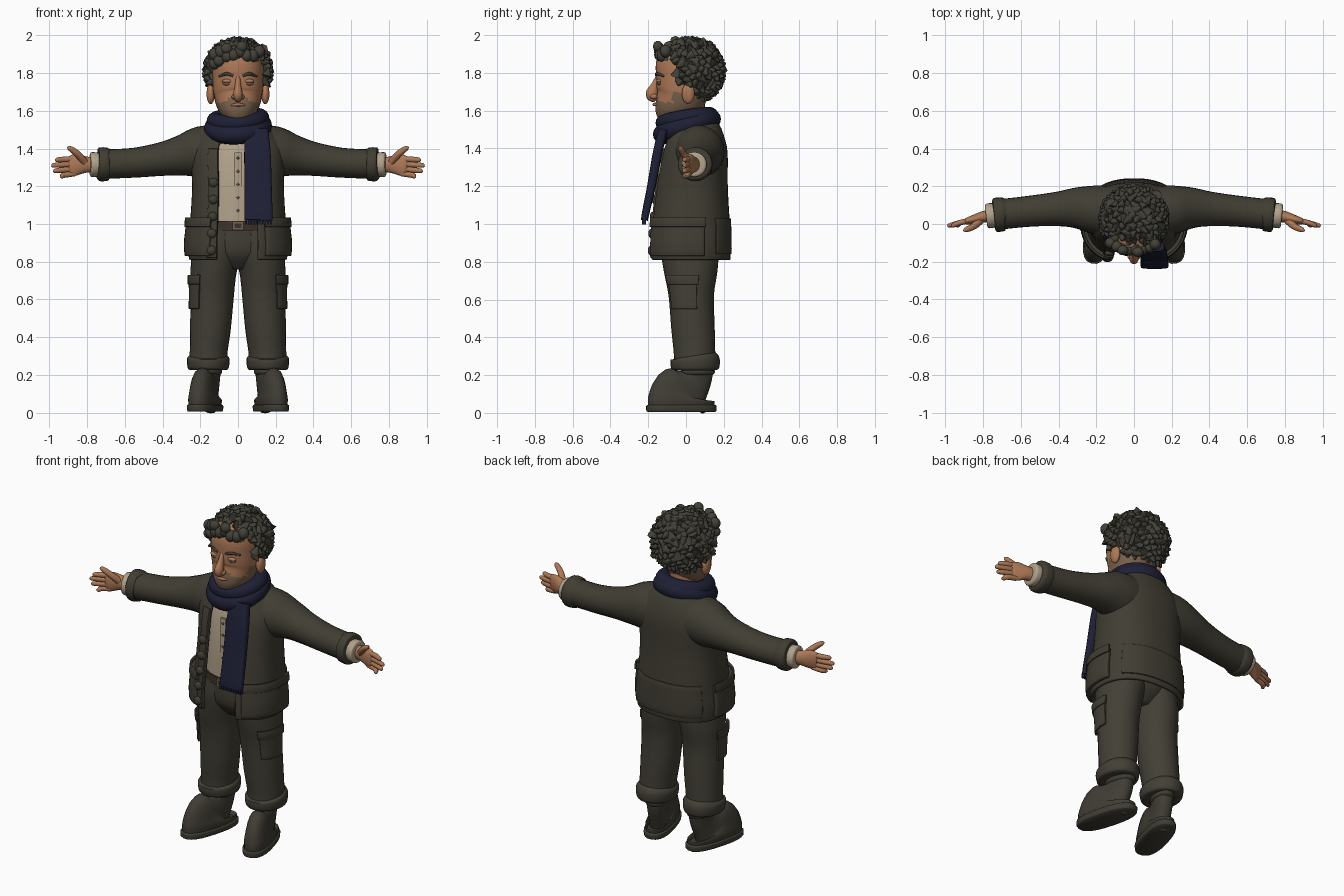
import bpy, bmesh, math, random
from mathutils import Vector, Matrix

random.seed(4)
if "Cube" in bpy.data.objects:
    bpy.data.objects.remove(bpy.data.objects["Cube"])


def material(name, *rgb):
    m = bpy.data.materials.new(name)
    m.use_nodes = True
    m.diffuse_color = (*rgb, 1)
    bsdf = m.node_tree.nodes["Principled BSDF"]
    bsdf.inputs["Base Color"].default_value = (*rgb, 1)
    bsdf.inputs["Roughness"].default_value = .9
    return m


COAT = material("coat olive", .052, .047, .033)
TROUSERS = material("trouser olive", .055, .05, .036)
BOOT = material("boot olive", .05, .046, .034)
HAIR = material("dark hair", .055, .053, .04)
SKIN = material("skin", .42, .19, .095)
STUBBLE = material("stubble", .2, .125, .075)
SCARF = material("navy scarf", .013, .014, .035)
SHIRT = material("cream shirt", .44, .36, .26)
LEATHER = material("belt leather", .045, .033, .024)


def finish(name, bm, mat):
    bmesh.ops.recalc_face_normals(bm, faces=bm.faces)
    me = bpy.data.meshes.new(name)
    bm.to_mesh(me)
    bm.free()
    me.materials.append(mat)
    ob = bpy.data.objects.new(name, me)
    bpy.context.collection.objects.link(ob)
    return ob


def skin_rings(name, mat, rings, loop=False, around=True):
    """Quads between rings of points, capped unless looped or open."""
    bm = bmesh.new()
    rows = [[bm.verts.new(p) for p in r] for r in rings]
    n = len(rows[0])
    for i in range(len(rows) if loop else len(rows) - 1):
        a, b = rows[i], rows[(i + 1) % len(rows)]
        for j in range(n if around else n - 1):
            k = (j + 1) % n
            bm.faces.new((a[j], a[k], b[k], b[j]))
    if around and not loop:
        bm.faces.new(rows[0])
        bm.faces.new(rows[-1])
    return finish(name, bm, mat)


def dense(secs, k=4):
    """Smooth interpolation through sections (x, y, z, radius, radius)."""
    s = [Vector(v) for v in secs]
    out = []
    for i in range(len(s) - 1):
        a, b, c, d = s[max(i - 1, 0)], s[i], s[i + 1], s[min(i + 2, len(s) - 1)]
        for j in range(k):
            t = j / k
            out.append(b + (c - a) * (t / 2) + (a * 2 - b * 5 + c * 4 - d) * (t * t / 2)
                       + (b * 3 - a - c * 3 + d) * (t ** 3 / 2))
    return out + [s[-1]]


def power(v, p):
    return math.copysign(abs(v) ** p, v)


def tube(name, mat, secs, s=1, ref=(0, 1, 0), p=1, n=24, k=4, loop=False):
    pts = dense(secs, k) if k > 1 else [Vector(v) for v in secs]
    rings = []
    for i, q in enumerate(pts):
        a = pts[i - 1] if loop or i else q
        b = pts[(i + 1) % len(pts)] if loop or i < len(pts) - 1 else q
        t = (b - a).to_3d().normalized()
        u = Vector(ref).cross(t).normalized()
        v = t.cross(u)
        ring = []
        for j in range(n):
            g = math.tau * j / n
            c = q.to_3d() + u * q[3] * power(math.cos(g), p) + v * q[4] * power(math.sin(g), p)
            ring.append((c.x * s, c.y, c.z))
        rings.append(ring)
    return skin_rings(name, mat, rings, loop)


def surface(secs, a, z, off=0., p=.85):
    """Point on an upright body at angle a from the front."""
    d = dense(secs)
    i = next((i for i in range(len(d) - 2) if d[i + 1].z >= z), len(d) - 2)
    q = d[i].lerp(d[i + 1], (z - d[i].z) / (d[i + 1].z - d[i].z))
    return Vector((q.x + (q[3] + off) * power(math.sin(a), p),
                   q.y - (q[4] + off) * power(math.cos(a), p), z))


def patch(name, mat, secs, a0, a1, z0, z1, off, thick, n=16, m=6, s=1):
    rows = []
    for i in range(m + 1):
        row = [surface(secs, a0 + (a1 - a0) * j / n, z0 + (z1 - z0) * i / m, off) for j in range(n + 1)]
        rows.append([(v.x * s, v.y, v.z) for v in row])
    ob = skin_rings(name, mat, rows, around=False)
    for f in ob.data.polygons:
        outward = f.normal.dot(f.center * Vector((1, 1, 0)) if secs is coat else Vector((s, -1, 0)))
        if outward < 0:
            f.flip()
    mod = ob.modifiers.new("thickness", "SOLIDIFY")
    mod.thickness = thick
    mod.offset = -1
    bev = ob.modifiers.new("soft edge", "BEVEL")
    bev.width, bev.segments = thick / 4, 2
    return ob


def ball(name, mat, loc, size):
    bm = bmesh.new()
    bmesh.ops.create_icosphere(bm, subdivisions=3, radius=1,
                               matrix=Matrix.LocRotScale(Vector(loc), None, Vector(size)))
    return finish(name, bm, mat)


def box(name, mat, loc, size):
    bm = bmesh.new()
    bmesh.ops.create_cube(bm, size=1, matrix=Matrix.LocRotScale(Vector(loc), None, Vector(size)))
    return finish(name, bm, mat)


# Torso: shirt, belt, coat with an open front
coat = [(0, .02, .81, .26, .215), (0, .02, .9, .265, .215), (0, .022, 1, .255, .21),
        (0, .028, 1.2, .243, .193), (0, .045, 1.38, .25, .175), (0, .05, 1.47, .21, .15),
        (0, .045, 1.53, .15, .13), (0, .04, 1.57, .09, .1)]
tube("shirt", SHIRT, [(0, .02, .97, .2, .165), (0, .028, 1.2, .2, .167),
                      (0, .045, 1.4, .19, .15), (0, .04, 1.52, .1, .1)])
box("shirt_placket", SHIRT, (0, -.139, 1.2), (.035, .012, .36))
for i in range(5):
    ball("shirt_button", STUBBLE, (0, -.146, 1.07 + i * .07), (.007, .004, .007))
tube("pelvis", TROUSERS, [(0, .02, .76, .09, .08), (0, .02, .85, .2, .15), (0, .02, 1, .21, .155)])
tube("belt", LEATHER, [(0, .02, z, .215, .172) for z in (.965, .98, 1, 1.015)])
box("belt_buckle", STUBBLE, (0, -.155, .99), (.06, .015, .045))
box("buckle_center", LEATHER, (0, -.16, .99), (.038, .012, .025))
patch("coat_body", COAT, coat, .36, math.tau - .38, .81, 1.57, 0, .02, 60, 24)
patch("coat_back_panel", COAT, coat, 2.2, math.tau - 2.2, .84, 1.03, .007, .012, 24)
patch("button_band", COAT, coat, -.62, -.37, .82, 1.4, .008, .014, 6, 14)
for i in range(5):
    ball("coat_button", COAT, surface(coat, -.47, .86 + i * .09, .012), (.025, .016, .025))
tube("neck", SKIN, [(0, .02, 1.42, .08, .08), (0, .01, 1.65, .085, .09)])

leg = [(.158, .045, .24, .1, .11), (.156, .045, .32, .1, .11), (.146, .037, .45, .108, .115),
       (.137, .028, .62, .115, .12), (.13, .025, .75, .122, .142), (.11, .02, .88, .13, .155),
       (.1, .02, .98, .11, .15)]

for side, s in (("left", 1), ("right", -1)):
    # Coat pockets and sleeves
    patch(side + "_coat_pocket", COAT, coat, .5, 1.85, .83, 1.02, .022, .026, s=s)
    patch(side + "_pocket_flap", COAT, coat, .48, 1.87, .985, 1.035, .029, .012, m=2, s=s)
    tube(side + "_sleeve", COAT, [(.06, .055, 1.39, .14, .14), (.2, .075, 1.38, .137, .13),
         (.3, .085, 1.363, .108, .11), (.4, .08, 1.345, .09, .092),
         (.55, .068, 1.325, .079, .082), (.72, .05, 1.317, .078, .08)], s)
    tube(side + "_sleeve_cuff", COAT, [(.685, .052, 1.318, .07, .072), (.69, .052, 1.318, .087, .088),
         (.735, .048, 1.316, .089, .09), (.745, .047, 1.316, .07, .072)], s)
    tube(side + "_shirt_cuff", SHIRT, [(.72, .048, 1.315, .06, .062), (.775, .043, 1.315, .066, .066),
         (.785, .042, 1.315, .05, .05)], s)

    # Hand with four fingers and a thumb
    tube(side + "_palm", SKIN, [(.75, .045, 1.315, .04, .035), (.8, .038, 1.315, .042, .03),
         (.85, .024, 1.315, .055, .024), (.885, .014, 1.308, .053, .018),
         (.9, .01, 1.306, .035, .008)], s)
    for i, tip in enumerate((.97, .99, .98, .945)):
        z0, z1 = 1.345 - i * .026, 1.34 - i * .029
        tube(side + "_finger", SKIN, [(.865, .018, z0, .014, .014), (.92, .008, (z0 + z1) / 2, .015, .014),
             (tip - .01, -.008, z1, .012, .011), (tip, -.01, z1, .004, .004)], s, n=12)
    tube(side + "_thumb", SKIN, [(.815, .02, 1.33, .02, .022), (.85, -.012, 1.37, .018, .018),
         (.89, -.03, 1.4, .014, .014), (.905, -.036, 1.407, .004, .004)], s, n=12)

    # Trouser leg, turned-up cuff, thigh pocket
    tube(side + "_trouser_leg", TROUSERS, leg, s)
    tube(side + "_trouser_cuff", TROUSERS, [(.158, .048, .225, .09, .1), (.158, .048, .235, .108, .126),
         (.158, .048, .285, .113, .13), (.158, .046, .305, .096, .108)], s)
    patch(side + "_thigh_pocket", TROUSERS, leg, .55, 1.75, .55, .71, .009, .012, s=s)
    patch(side + "_thigh_flap", TROUSERS, leg, .5, 1.8, .68, .73, .014, .01, m=2, s=s)

    # Boot, built toe forward and turned outward
    parts = [tube(side + "_boot", BOOT, [(0, -.01, .035, .07, .18), (0, -.01, .07, .073, .182),
                  (0, -.002, .105, .064, .165), (0, .035, .135, .055, .12), (0, .07, .175, .052, .085),
                  (0, .08, .23, .056, .083), (0, .08, .27, .058, .085)], p=.85),
             tube(side + "_boot_sole", BOOT, [(0, -.01, .005, .072, .184), (0, -.01, .012, .077, .19),
                  (0, -.01, .036, .078, .191), (0, -.01, .042, .07, .183)], p=.8),
             tube(side + "_boot_collar", BOOT, [(0, .08, .2, .054, .08), (0, .08, .212, .064, .092),
                  (0, .08, .235, .06, .09)])]
    for i in range(4):
        y, z = -.075 + i * .022, .128 + i * .018
        parts.append(tube(side + "_bootlace", LEATHER, [(-.035, y + .012, z - .008, .006, .006),
                          (0, y, z, .007, .007), (.035, y + .012, z - .008, .006, .006)], n=8))
    for ob in parts:
        ob.location = (s * .172, -.015, 0)
        ob.rotation_euler.z = s * .27

    # Ear, eye, brow
    ball(side + "_ear", SKIN, (s * .145, .012, 1.69), (.022, .034, .055))
    ball(side + "_eye", STUBBLE, (s * .055, -.14, 1.748), (.028, .014, .014))
    ball(side + "_eyelid", SKIN, (s * .055, -.142, 1.758), (.031, .015, .011))
    tube(side + "_eyebrow", HAIR, [(.025, -.158, 1.785, .006, .005), (.06, -.153, 1.797, .009, .007),
         (.1, -.115, 1.782, .005, .005)], s, n=10)
    ball(side + "_nostril", SKIN, (s * .02, -.17, 1.675), (.014, .02, .014))

# Head with a stubbled jaw
head = tube("head", SKIN, [(0, -.06, 1.55, .05, .07), (0, -.06, 1.575, .085, .1), (0, -.05, 1.62, .11, .115),
            (0, -.025, 1.68, .128, .135), (0, -.01, 1.76, .136, .15), (0, 0, 1.85, .136, .157),
            (0, .01, 1.92, .11, .125), (0, .01, 1.96, .05, .06)], p=.92, n=40, k=6)
head.data.materials.append(STUBBLE)
for f in head.data.polygons:
    c = f.center
    if c.z < 1.645 - .45 * min(c.y + .1, 0) * (abs(c.x) < .06) or (c.y > -.07 and c.z < 1.7):
        f.material_index = 1
tube("nose", SKIN, [(0, -.148, 1.78, .012, .012), (0, -.165, 1.735, .016, .02),
     (0, -.181, 1.69, .025, .032), (0, -.172, 1.665, .02, .024), (0, -.16, 1.655, .008, .008)])
tube("mouth", SKIN, [(-.04, -.15, 1.63, .004, .005), (0, -.168, 1.633, .009, .009),
     (.04, -.15, 1.63, .004, .005)], n=10)

# Curly hair: a cap pulled clear of the face, covered in tufts
center, size = Vector((0, .022, 1.81)), Vector((.166, .168, .163))


def is_hair(v):
    if v.z > 1.87:
        return True
    return v.y > (-.05 if v.z > 1.74 else .04) and v.z > 1.64


bm = bmesh.new()
bmesh.ops.create_icosphere(bm, subdivisions=4, radius=1)
for v in bm.verts:
    q = center + v.co * size
    v.co = q if is_hair(q) else center + v.co * size * .72
count = 330
for i in range(count):
    h = 1 - 2 * (i + .5) / count
    g = i * 2.39996
    r = math.sqrt(1 - h * h)
    d = Vector((r * math.cos(g), r * math.sin(g), h))
    q = center + d * size
    if is_hair(q):
        lean = Vector([random.uniform(-.9, .9) for _ in range(3)]) + Vector((0, 0, -.2))
        rot = (d + lean).to_track_quat("Z", "Y")
        bmesh.ops.create_cone(bm, cap_ends=True, segments=7, radius1=.03, radius2=.005,
                              depth=.045, matrix=Matrix.LocRotScale(q + d * .005, rot, None))
finish("hair", bm, HAIR)
for i in range(8):
    x = -.125 + i * .034
    ball("fringe_curl", HAIR, (x, -.14 + 2.5 * x * x, 1.9 + .015 * math.sin(i * 2)), (.03, .03, .034))
for x, z in ((-.1, 1.865), (-.125, 1.85), (-.06, 1.93), (.02, 1.94)):
    ball("forelock", HAIR, (x, -.15 + 3 * x * x, z), (.03, .026, .03))

# Scarf: two wraps and a hanging end with a fringe
for name, rx, ry, low, high, r in (("scarf_lower_wrap", .128, .128, 1.475, 1.555, .052),
                                   ("scarf_upper_wrap", .122, .122, 1.535, 1.575, .044)):
    wrap = []
    for i in range(40):
        a = math.tau * i / 40
        mid = (low + high) / 2 - (high - low) / 2 * math.cos(a)
        wrap.append((rx * math.sin(a), .005 - ry * math.cos(a), mid + .008 * math.sin(a), r, r))
    tube(name, SCARF, wrap, ref=(0, 0, 1), n=16, k=1, loop=True)
tube("scarf_end", SCARF, [(.1, -.12, 1.5, .06, .025), (.103, -.15, 1.38, .07, .025),
     (.107, -.183, 1.2, .072, .023), (.109, -.213, 1.06, .074, .02), (.109, -.22, 1.02, .074, .018)], p=.5)
for i in range(9):
    box("scarf_tassel", SCARF, (.043 + i * .0165, -.222, 1.012), (.012, .022, .03))

# Smooth shading with sharp creases
for ob in bpy.context.scene.objects:
    ob.select_set(ob.type == "MESH")
bpy.context.view_layer.objects.active = head
bpy.ops.object.shade_smooth_by_angle(angle=math.radians(50))
